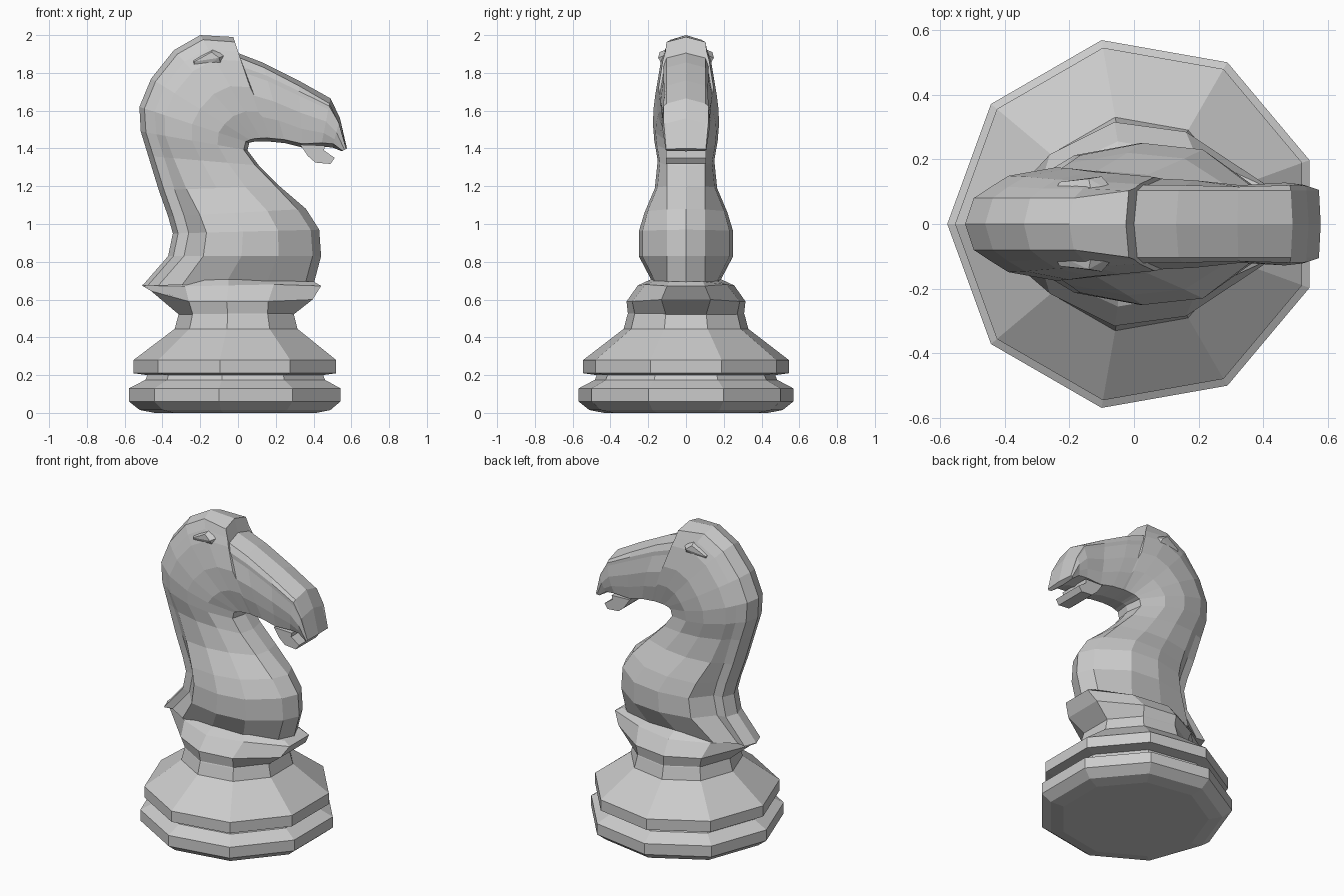
import bpy, bmesh, math
from mathutils import Vector


def finish(name, bm):
    bmesh.ops.recalc_face_normals(bm, faces=bm.faces[:])
    me = bpy.data.meshes.new(name)
    bm.to_mesh(me)
    bm.free()
    ob = bpy.data.objects.new(name, me)
    bpy.context.collection.objects.link(ob)
    return ob


def loft(name, rings):
    """Skin closed rings of equal length and cap both ends."""
    bm = bmesh.new()
    vs = [[bm.verts.new(p) for p in r] for r in rings]
    n = len(vs[0])
    for a, b in zip(vs, vs[1:]):
        for i in range(n):
            j = (i + 1) % n
            bm.faces.new((a[i], a[j], b[j], b[i]))
    bm.faces.new(vs[0][::-1])
    bm.faces.new(vs[-1])
    return finish(name, bm)


def hull(name, pts):
    bm = bmesh.new()
    for p in pts:
        bm.verts.new(p)
    bmesh.ops.convex_hull(bm, input=bm.verts[:])
    return finish(name, bm)


# Nine-sided turned base
profile = [(.44, 0), (.52, .015), (.577, .06), (.577, .13), (.49, .175), (.48, .2),
           (.553, .21), (.553, .28), (.335, .445), (.315, .52), (.29, .58)]
angles = [math.radians(180 - 40 * i) for i in range(9)]
loft("base", [[(r * math.cos(a), r * math.sin(a), z) for a in angles] for r, z in profile])


# Collar, pulled out to points at the back and the chest
def mirrored(half):
    return half + [(x, -y, z) for x, y, z in half[:0:-1]]


collar = [
    [(.312 * math.cos(a), .312 * math.sin(a), .52) for a in angles[:5]],
    [(-.46, 0, .645), (-.26, .215, .59), (-.06, .315, .59), (.16, .285, .59), (.395, .13, .60)],
    [(-.51, 0, .675), (-.28, .15, .67), (-.05, .255, .675), (.19, .215, .68), (.44, .10, .672)],
    [(-.46, 0, .71), (-.25, .12, .72), (-.05, .18, .71), (.15, .16, .70), (.40, .09, .695)],
]
loft("collar", [mirrored(h) for h in collar])

# Neck and head: stations from chest to nose
# front x, front z, back x, back z, half width, half width beside the mane
stations = [
    (.40, .68, -.505, .675, .17, .07), (.44, .83, -.37, .83, .25, .09),
    (.43, .97, -.345, .95, .25, .09), (.36, 1.08, -.37, 1.04, .22, .09),
    (.22, 1.2, -.42, 1.18, .165, .09), (.11, 1.31, -.475, 1.36, .15, .10),
    (.05, 1.39, -.515, 1.49, .168, .11), (.06, 1.43, -.522, 1.62, .175, .115),
    (.08, 1.435, -.46, 1.77, .172, .115), (.10, 1.437, -.34, 1.92, .162, .11),
    (.13, 1.437, -.2, 2.0, .155, .11), (.16, 1.437, -.025, 1.99, .145, .11),
    (.18, 1.435, .0, 1.905, .14, .12), (.25, 1.428, .13, 1.855, .135, .12),
    (.34, 1.405, .32, 1.76, .12, .115), (.44, 1.41, .49, 1.665, .128, .12),
    (.50, 1.405, .54, 1.56, .122, .118), (.55, 1.385, .577, 1.40, .108, .105)]


def section(i, fx, fz, bx, bz, w, g):
    f, b = Vector((fx, 0, fz)), Vector((bx, 0, bz))
    length = (b - f).length
    inset = min(.028 / length, .2)
    front = min((.045 if i < 4 else .02) / length, .15)
    edge = .08 if i < 11 else .103
    sides = [(0, 0), (front, .1), (.28, w * .92), (.52, w), (.77, max(g, w * .85)),
             (max(.84, 1 - 3 * inset), g), (1 - inset, edge), (1, 0)]
    half = [(f.lerp(b, t), y) for t, y in sides]
    return ([(p.x, y, p.z) for p, y in half]
            + [(p.x, -y, p.z) for p, y in half[-2:0:-1]])


loft("neck_and_head", [section(i, *s) for i, s in enumerate(stations)])

# Lower lip
lip = [(.33, 1.42), (.46, 1.415), (.455, 1.39), (.512, 1.35), (.49, 1.318),
       (.41, 1.325), (.37, 1.36)]
loft("lower_lip", [[(x, y, z) for x, z in lip] for y in (-.105, .105)])

# Ears
for side, s in (("left", 1), ("right", -1)):
    hull("ear_" + side, [(x, y * s, z) for x, y, z in [
        (-.25, .09, 1.87), (-.13, .09, 1.93), (-.05, .09, 1.90), (-.08, .1, 1.80),
        (-.24, .1, 1.79), (-.23, .13, 1.86), (-.10, .147, 1.88), (-.14, .14, 1.91)]])
